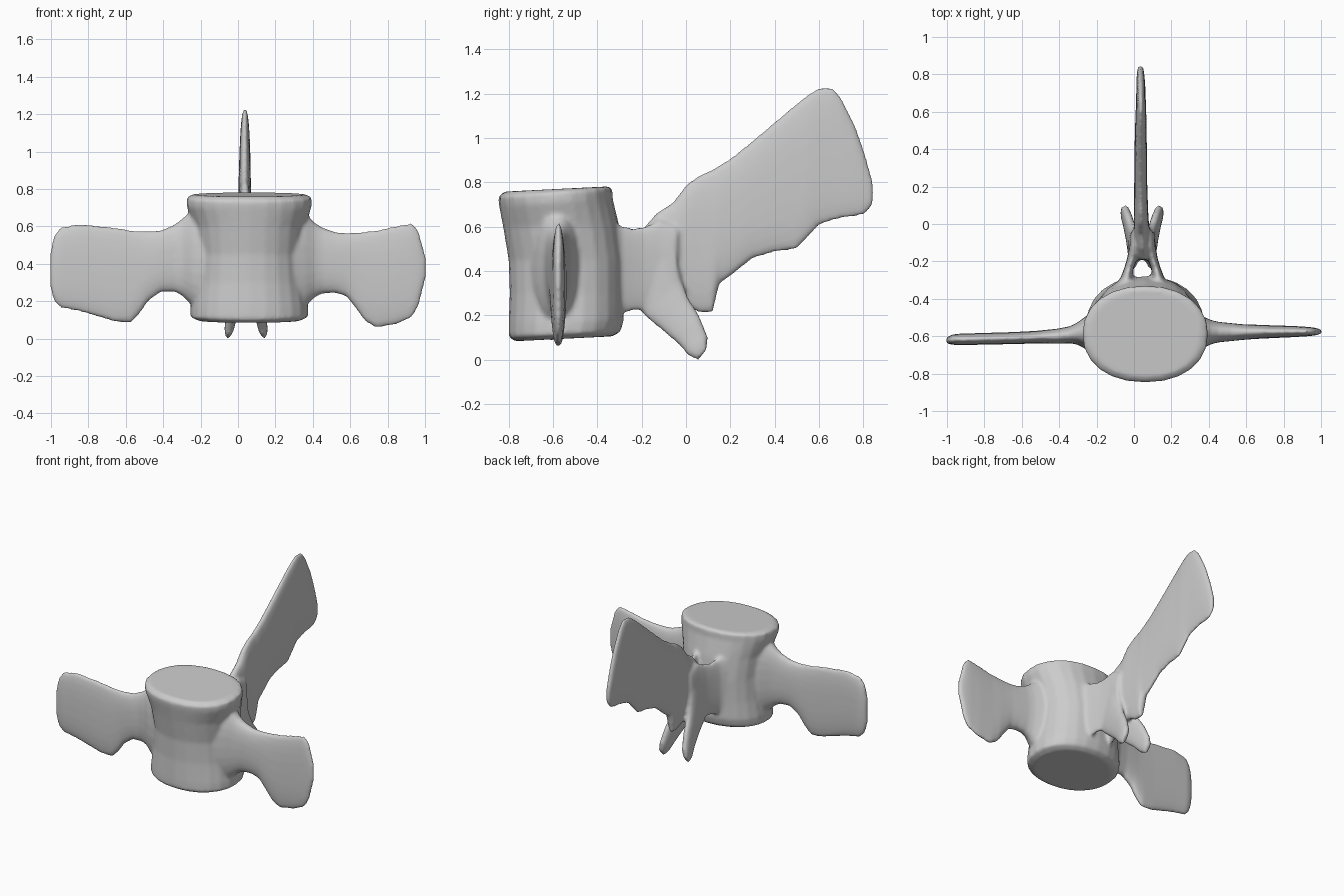
import bpy, bmesh, math
from mathutils import Vector

bm = bmesh.new()
N = 24


def spow(v, p):
    return math.copysign(abs(v) ** p, v)


def ring(center, u, v, p=1.0):
    """Rounded section spanned by half-axes u and v."""
    c, u, v = Vector(center), Vector(u), Vector(v)
    return [c + u * spow(math.cos(a), p) + v * spow(math.sin(a), p)
            for a in (2 * math.pi * i / N for i in range(N))]


def loft(rings):
    rows = [[bm.verts.new(co) for co in r] for r in rings]
    faces = [bm.faces.new(rows[0]), bm.faces.new(rows[-1])]
    for a, b in zip(rows, rows[1:]):
        for i in range(N):
            j = (i + 1) % N
            faces.append(bm.faces.new((a[i], a[j], b[j], b[i])))
    bmesh.ops.recalc_face_normals(bm, faces=faces)


# Central drum: z, half width, front y, back y, tilt
body = [(0.095, 0.27, -0.77, -0.33, 0.05), (0.115, 0.315, -0.80, -0.295, 0.05),
        (0.17, 0.315, -0.80, -0.28, 0.04), (0.30, 0.295, -0.795, -0.28, 0),
        (0.45, 0.285, -0.80, -0.28, 0), (0.60, 0.30, -0.825, -0.30, 0),
        (0.71, 0.335, -0.843, -0.33, 0.06), (0.755, 0.335, -0.848, -0.332, 0.08),
        (0.77, 0.30, -0.82, -0.355, 0.05)]
loft([ring((0.06, (f + b) / 2, z), (w, 0, 0), (0, (b - f) / 2, t * (b - f) / 2), 0.92)
      for z, w, f, b, t in body])

# Side wings: x, top z, bottom z, centre y, half thickness
left_wing = [(-1.003, 0.46, 0.27, -0.622, 0.014), (-0.985, 0.55, 0.20, -0.62, 0.024),
             (-0.95, 0.595, 0.165, -0.617, 0.03), (-0.85, 0.615, 0.145, -0.615, 0.031),
             (-0.65, 0.595, 0.085, -0.61, 0.032), (-0.57, 0.58, 0.085, -0.607, 0.033),
             (-0.52, 0.575, 0.14, -0.605, 0.034), (-0.48, 0.573, 0.20, -0.603, 0.036),
             (-0.41, 0.58, 0.25, -0.60, 0.04), (-0.34, 0.61, 0.25, -0.592, 0.046),
             (-0.30, 0.64, 0.23, -0.585, 0.06), (-0.24, 0.69, 0.17, -0.58, 0.10),
             (-0.12, 0.70, 0.15, -0.58, 0.14)]
right_wing = [(0.25, 0.70, 0.15, -0.58, 0.14), (0.36, 0.67, 0.17, -0.58, 0.09),
              (0.41, 0.62, 0.22, -0.578, 0.065), (0.45, 0.595, 0.24, -0.578, 0.055),
              (0.52, 0.57, 0.243, -0.578, 0.048), (0.58, 0.565, 0.225, -0.578, 0.042),
              (0.63, 0.568, 0.16, -0.577, 0.039), (0.68, 0.573, 0.09, -0.576, 0.037),
              (0.74, 0.58, 0.055, -0.576, 0.034), (0.85, 0.605, 0.075, -0.575, 0.03),
              (0.93, 0.62, 0.11, -0.575, 0.025), (0.965, 0.58, 0.17, -0.575, 0.021),
              (1.003, 0.44, 0.32, -0.576, 0.012)]
for wing in (left_wing, right_wing):
    loft([ring((x, y, (t + b) / 2), (0, h, 0), (0, 0, (t - b) / 2), 0.85)
          for x, t, b, y, h in wing])

# Rear blade: y, top z, bottom z, centre x, half thickness
blade = [(-0.19, 0.60, 0.27, 0.05, 0.035), (-0.13, 0.665, 0.24, 0.045, 0.045),
         (-0.06, 0.71, 0.24, 0.04, 0.042), (0.0, 0.79, 0.24, 0.04, 0.04),
         (0.06, 0.835, 0.21, 0.038, 0.038), (0.12, 0.86, 0.21, 0.037, 0.037),
         (0.15, 0.88, 0.34, 0.037, 0.036), (0.20, 0.91, 0.375, 0.036, 0.035),
         (0.30, 0.99, 0.455, 0.036, 0.034), (0.40, 1.075, 0.485, 0.036, 0.033),
         (0.50, 1.16, 0.497, 0.036, 0.031), (0.55, 1.20, 0.55, 0.037, 0.030),
         (0.60, 1.23, 0.605, 0.037, 0.028), (0.66, 1.23, 0.625, 0.037, 0.026),
         (0.70, 1.185, 0.635, 0.037, 0.025), (0.76, 1.065, 0.645, 0.036, 0.023),
         (0.80, 0.955, 0.65, 0.035, 0.020), (0.83, 0.85, 0.68, 0.035, 0.016),
         (0.845, 0.79, 0.71, 0.035, 0.012)]
loft([ring((x, y, (t + b) / 2), (h, 0, 0), (0, 0, (t - b) / 2), 0.85)
      for y, t, b, x, h in blade])

# Paired arch walls around the canal: y, top z, bottom z, x offset, half thickness
arch = [(-0.46, 0.64, 0.20, 0.16, 0.09), (-0.36, 0.63, 0.20, 0.125, 0.06),
        (-0.29, 0.605, 0.21, 0.085, 0.033), (-0.24, 0.595, 0.22, 0.073, 0.026),
        (-0.19, 0.60, 0.22, 0.056, 0.027), (-0.12, 0.63, 0.22, 0.04, 0.03),
        (-0.04, 0.60, 0.24, 0.035, 0.03)]
# Paired lower prongs: upper edge (y, z), lower edge (y, z), x offset, half thickness
prongs = [(-0.05, 0.50, -0.24, 0.27, 0.045, 0.03), (-0.02, 0.36, -0.19, 0.20, 0.05, 0.03),
          (0.01, 0.28, -0.11, 0.135, 0.06, 0.03), (0.06, 0.20, -0.04, 0.075, 0.075, 0.028),
          (0.10, 0.10, 0.01, 0.02, 0.09, 0.025), (0.095, 0.05, 0.055, -0.002, 0.098, 0.016)]
for s in (-1, 1):
    loft([ring((0.045 + s * o, y, (t + b) / 2), (h, 0, 0), (0, 0, (t - b) / 2), 0.85)
          for y, t, b, o, h in arch])
    loft([ring((0.043 + s * o, (y1 + y2) / 2, (z1 + z2) / 2), (h, 0, 0),
               (0, (y1 - y2) / 2, (z1 - z2) / 2), 0.85)
          for y1, z1, y2, z2, o, h in prongs])

# Fuse all parts into one smooth bone
mesh = bpy.data.meshes.new("vertebra")
bm.to_mesh(mesh)
bm.free()
bone = bpy.data.objects.new("vertebra", mesh)
bpy.context.collection.objects.link(bone)
fuse = bone.modifiers.new("fuse", 'REMESH')
fuse.mode = 'VOXEL'
fuse.voxel_size = 0.011
fuse.use_smooth_shade = True
soften = bone.modifiers.new("soften", 'SMOOTH')
soften.factor = 0.5
soften.iterations = 6
